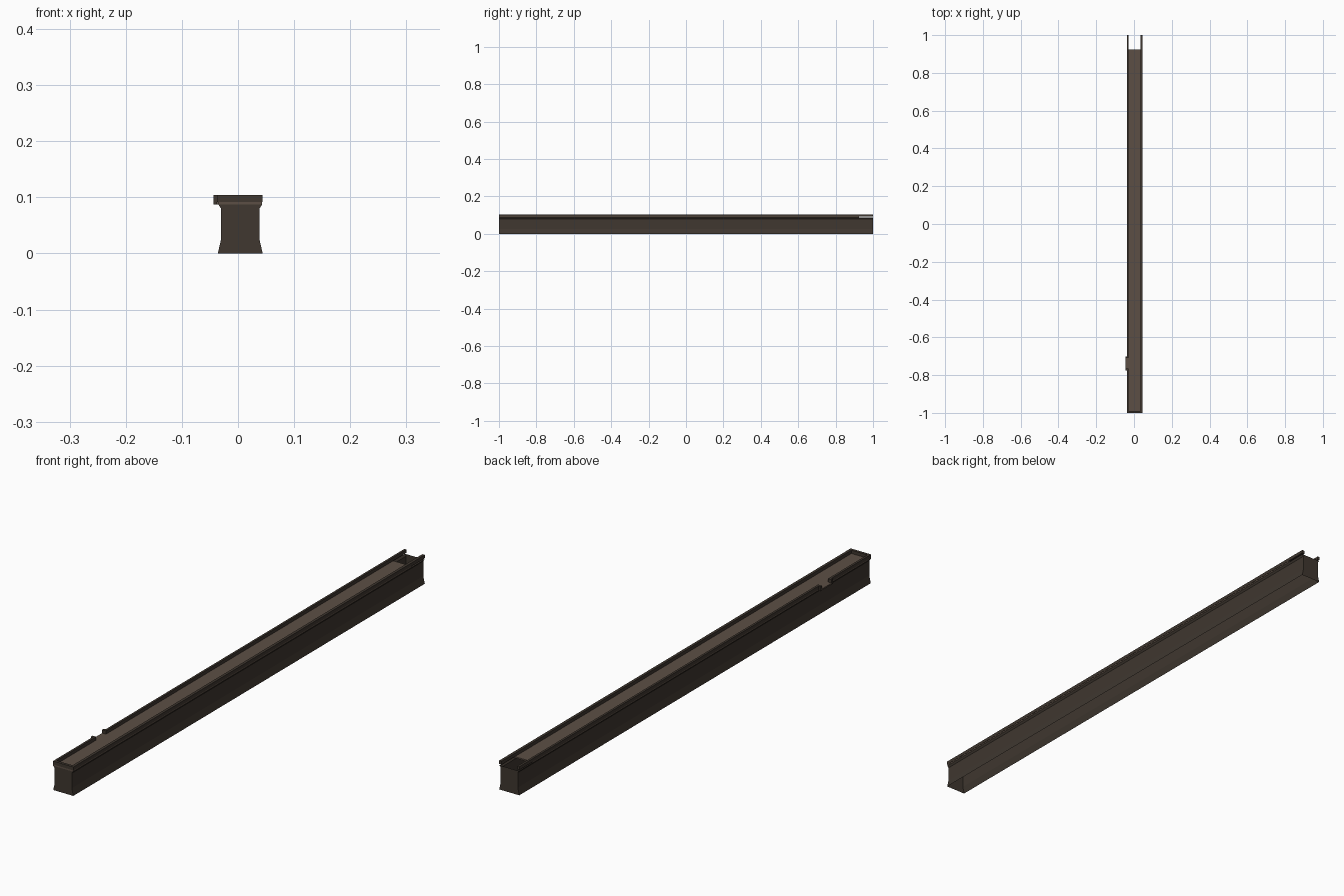
import bpy, bmesh

if "Cube" in bpy.data.objects:
    bpy.data.objects.remove(bpy.data.objects["Cube"])


def material(name, rgb):
    m = bpy.data.materials.new(name)
    m.diffuse_color = (*rgb, 1.0)
    m.use_nodes = True
    m.node_tree.nodes["Principled BSDF"].inputs["Base Color"].default_value = m.diffuse_color
    return m


DARK = material("dark brown", (0.050, 0.038, 0.029))
LIGHT = material("light brown", (0.107, 0.078, 0.059))


def finish(bm, name, mat):
    mesh = bpy.data.meshes.new(name)
    bm.to_mesh(mesh)
    bm.free()
    mesh.materials.append(mat)
    ob = bpy.data.objects.new(name, mesh)
    bpy.context.collection.objects.link(ob)
    return ob


def box(name, mat, x, y, z):
    bm = bmesh.new()
    bmesh.ops.create_cube(bm, size=1)
    for v in bm.verts:
        for i, (lo, hi) in enumerate((x, y, z)):
            v.co[i] = lo if v.co[i] < 0 else hi
    return finish(bm, name, mat)


CX = 0.004            # centre line of the beam
Z0, Z1, Z2 = 0.087, 0.092, 0.104   # floor underside, floor top, rail top

# Hollow beam: waisted cross-section, closed ends, open top and bottom
half = [(0.040, 0.0), (0.034, 0.026), (0.034, 0.080), (0.039, Z0)]
bm = bmesh.new()
ends = []
for y in (-1, 1):
    ends.append([[bm.verts.new((CX + s * w, y, z)) for w, z in half] for s in (-1, 1)])
for i in range(len(half) - 1):
    for y, end in zip((-1, 1), ends):
        l, r = end
        quad = [l[i], r[i], r[i + 1], l[i + 1]]
        bm.faces.new(quad if y < 0 else quad[::-1])
    for s in (0, 1):
        f, b = ends[0][s], ends[1][s]
        quad = [f[i], b[i], b[i + 1], f[i + 1]]
        bm.faces.new(quad if s else quad[::-1])
finish(bm, "beam", DARK)

# Channel floor, stopping short of the back end
box("channel_floor", LIGHT, (-0.036, 0.043), (-1, 0.925), (Z0, Z1))

# Rails, the left one split by the side spout
SP0, SP1, T = -0.775, -0.701, 0.009
box("right_rail", DARK, (0.034, 0.044), (-1, 1), (Z1, Z2))
box("left_rail_front", DARK, (-0.037, -0.029), (-1, SP0 + T), (Z1, Z2))
box("left_rail_back", DARK, (-0.037, -0.029), (SP1 - T, 1), (Z1, Z2))
box("front_rail", DARK, (-0.029, 0.034), (-1, -0.99), (Z1, Z2))

# Side spout
box("spout_floor", LIGHT, (-0.044, -0.036), (SP0 + T, SP1 - T), (Z0, Z1))
for name, y in (("front", SP0), ("back", SP1 - T)):
    box("spout_wall_" + name, DARK, (-0.044, -0.037), (y, y + T), (Z0, Z2))
